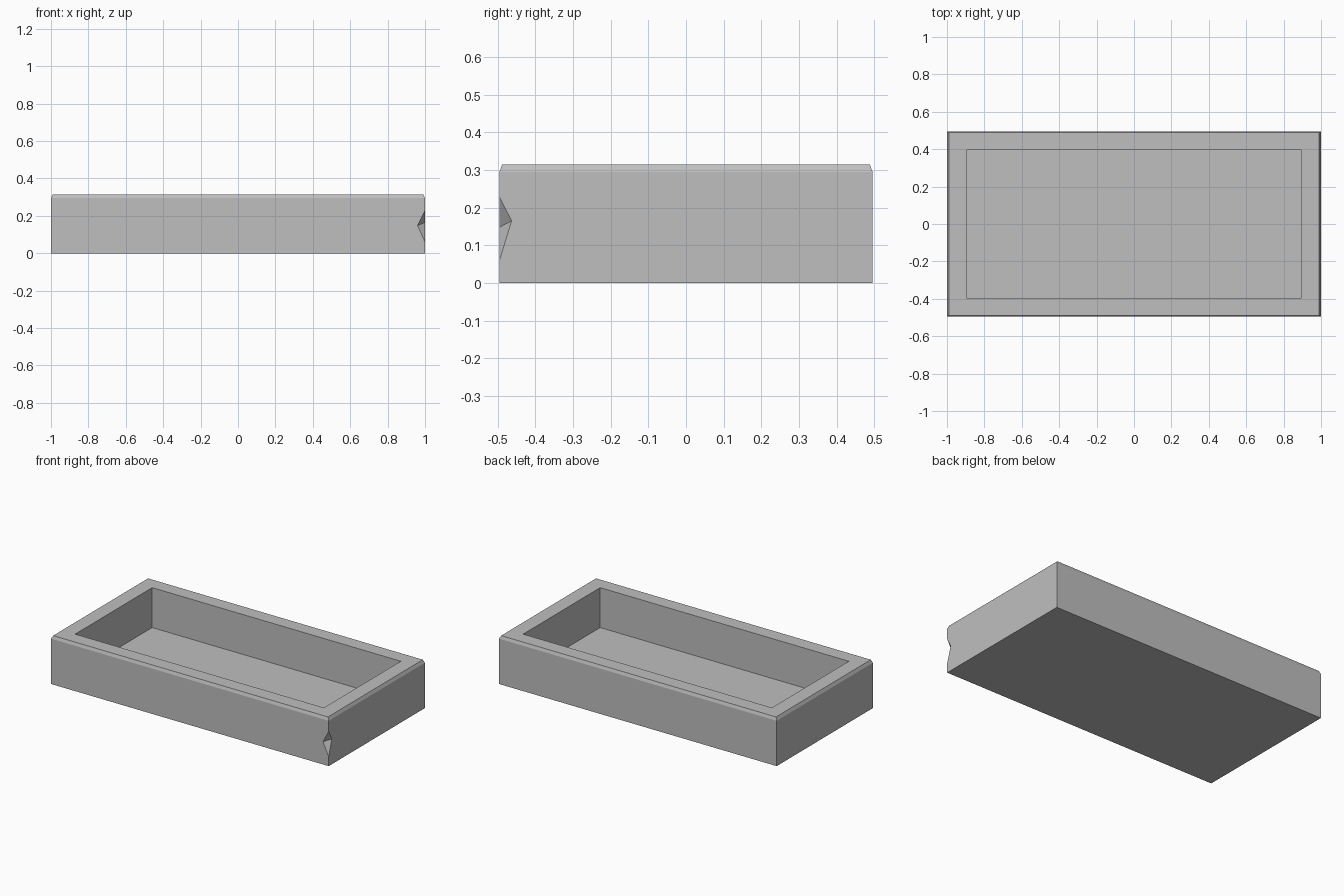
import bpy
import bmesh
from mathutils import Vector

cube = bpy.data.objects.get("Cube")
if cube:
    bpy.data.objects.remove(cube, do_unlink=True)

stone = bpy.data.materials.new("grey stone")
stone.use_nodes = True
GREY = (0.52, 0.52, 0.52, 1)
stone.diffuse_color = GREY
stone.node_tree.nodes["Principled BSDF"].inputs["Base Color"].default_value = GREY


def add_object(name, bm):
    bmesh.ops.recalc_face_normals(bm, faces=bm.faces)
    mesh = bpy.data.meshes.new(name)
    bm.to_mesh(mesh)
    bm.free()
    mesh.materials.append(stone)
    obj = bpy.data.objects.new(name, mesh)
    bpy.context.collection.objects.link(obj)
    return obj


# Trough: rectangular rings from the base, over the chamfered rim, to the inner floor
HALF_X, HALF_Y = 1.0, 0.495
rings = [
    (HALF_X, HALF_Y, 0),
    (HALF_X, HALF_Y, 0.295),
    (0.99, 0.488, 0.315),
    (0.896, 0.396, 0.315),
    (0.896, 0.396, 0.055),
]
bm = bmesh.new()
corners = [(-1, -1), (1, -1), (1, 1), (-1, 1)]
loops = [[bm.verts.new((sx * x, sy * y, z)) for sx, sy in corners]
         for x, y, z in rings]
for low, high in zip(loops, loops[1:]):
    for i in range(4):
        j = (i + 1) % 4
        bm.faces.new((low[i], low[j], high[j], high[i]))
bm.faces.new(loops[0])
bm.faces.new(loops[-1])
trough = add_object("trough", bm)

# Chip in the front left upright edge: a wedge grown outwards past the walls
front_tip = Vector((0.96, -HALF_Y, 0.148))
side_tip = Vector((HALF_X, -0.463, 0.165))
top = Vector((HALF_X, -HALF_Y, 0.228))
bottom = Vector((HALF_X, -HALF_Y, 0.06))
centre = (front_tip + side_tip) / 2
bm = bmesh.new()
points = [bm.verts.new(centre + (p - centre) * 2)
          for p in (front_tip, side_tip, top, bottom)]
bmesh.ops.convex_hull(bm, input=points)
cutter = add_object("chip_cutter", bm)
cutter.hide_render = True
cutter.hide_viewport = True
cutter.display_type = 'WIRE'

chip = trough.modifiers.new("chip", 'BOOLEAN')
chip.operation = 'DIFFERENCE'
chip.solver = 'EXACT'
chip.object = cutter
